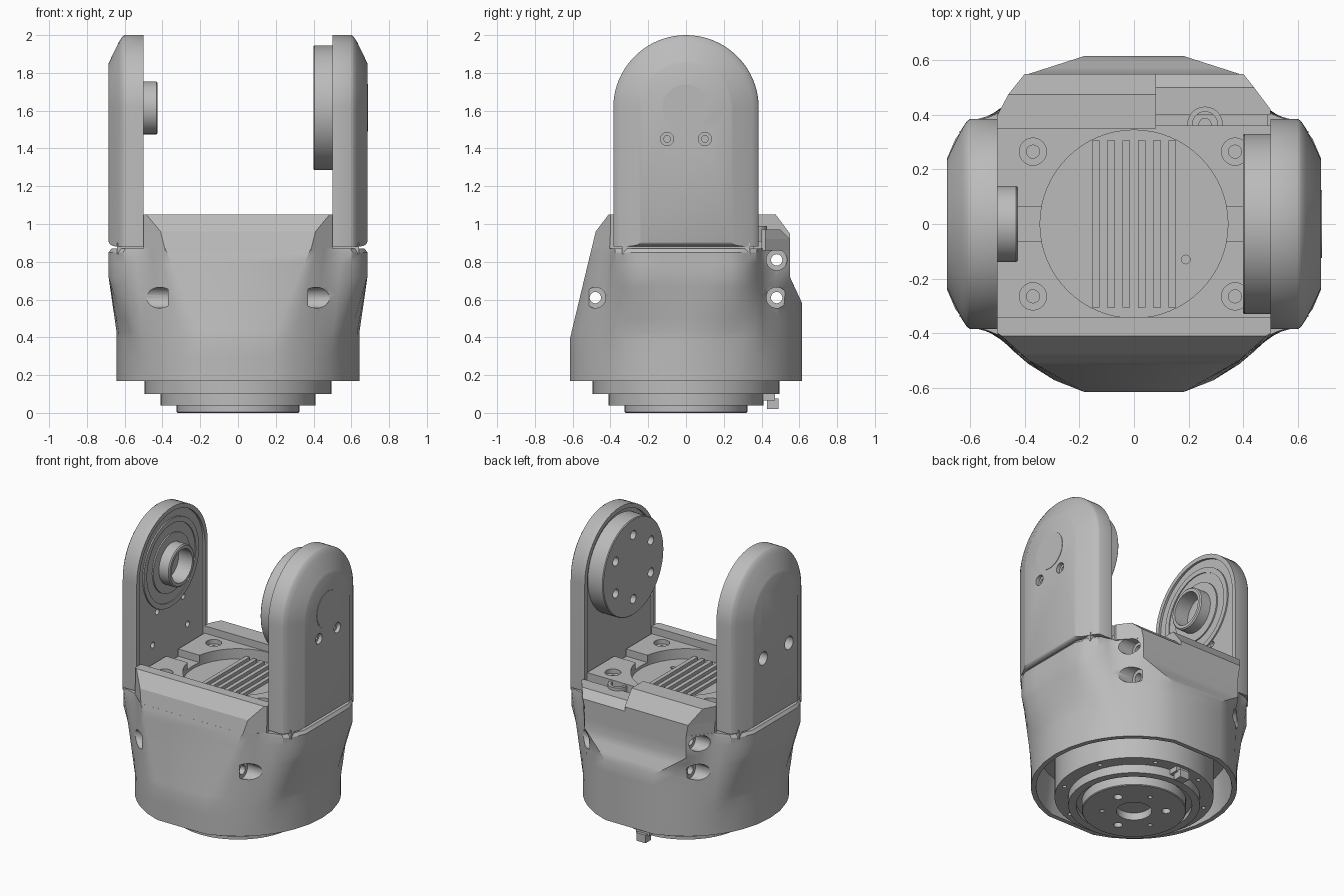
import bpy, bmesh
from math import sin, cos, pi, radians

cube = bpy.data.objects.get("Cube")
if cube:
    bpy.data.objects.remove(cube)

grey = bpy.data.materials.new("satin grey")
grey.use_nodes = True
grey.diffuse_color = (0.5, 0.5, 0.5, 1)
grey.node_tree.nodes["Principled BSDF"].inputs["Base Color"].default_value = (0.5, 0.5, 0.5, 1)


def loft(name, rings):
    """Skin a stack of equal rings and cap both ends."""
    bm = bmesh.new()
    rows = [[bm.verts.new(p) for p in ring] for ring in rings]
    n = len(rows[0])
    for a, b in zip(rows, rows[1:]):
        for i in range(n):
            j = (i + 1) % n
            bm.faces.new((a[i], a[j], b[j], b[i]))
    bm.faces.new(rows[0])
    bm.faces.new(rows[-1])
    bmesh.ops.recalc_face_normals(bm, faces=bm.faces)
    mesh = bpy.data.meshes.new(name)
    bm.to_mesh(mesh)
    bm.free()
    mesh.materials.append(grey)
    obj = bpy.data.objects.new(name, mesh)
    bpy.context.collection.objects.link(obj)
    return obj


def circle(axis, centre, r, d, n):
    u, v = centre
    pts = [(u + r * cos(2 * pi * k / n), v + r * sin(2 * pi * k / n)) for k in range(n)]
    return [(d, p, q) if axis == "x" else (p, q, d) for p, q in pts]


def lathe(name, axis, centre, profile, n=64):
    return loft(name, [circle(axis, centre, r, d, n) for r, d in profile])


def box(name, x0, x1, y0, y1, z0, z1):
    return loft(name, [[(x0, y0, z), (x1, y0, z), (x1, y1, z), (x0, y1, z)] for z in (z0, z1)])


def carve(obj, cutter):
    mod = obj.modifiers.new("cut", "BOOLEAN")
    mod.operation = "DIFFERENCE"
    mod.solver = "EXACT"
    mod.object = cutter
    bpy.context.view_layer.objects.active = obj
    bpy.ops.object.modifier_apply(modifier=mod.name)
    bpy.data.objects.remove(cutter)


def drill(obj, axis, centre, r, d0, d1, n=24):
    carve(obj, lathe("cutter", axis, centre, [(r, d0), (r, d1)], n))


def smooth(obj, angle=32):
    bpy.ops.object.select_all(action="DESELECT")
    obj.select_set(True)
    bpy.context.view_layer.objects.active = obj
    bpy.ops.object.shade_smooth_by_angle(angle=radians(angle))


# Housing: round at the foot, flat-sided with chamfered corners at the top
ANGLES = [0, 11, 22, 28, 34, 40, 46, 53, 63, 73.5]
TOP = [(.685, 0), (.685, .13), (.685, .24), (.655, .31), (.61, .375),
       (.55, .39), (.5, .405), (.46, .44), (.42, .475), (.385, .5)]


def clamp(t):
    return max(0, min(1, t))


def shell_point(i, sx, sy, z, foot):
    a = radians(ANGLES[i])
    bx, by = .642 * cos(a) * foot, min(.642 * sin(a), .615) * foot
    tx, ty = TOP[i]
    t = clamp((z - .3) / .57)
    if i <= 3:
        t = clamp((z - .42) / .3)
    elif i >= 8:
        t = clamp((z - .39) / .48) if sy < 0 else clamp((z - .58) / .14)
    if sy > 0 and i >= 7:
        ty += .05 * (i - 6) / 3
    if z > .865 and i <= 5:
        tx -= .015
    return (sx * (bx + (tx - bx) * t), sy * (by + (ty - by) * t), z)


def shell_ring(z, foot=1.0):
    last = len(ANGLES)
    order = [(i, 1, 1) for i in range(last)] + [(i, -1, 1) for i in reversed(range(last))]
    order += [(i, -1, -1) for i in range(1, last)] + [(i, 1, -1) for i in reversed(range(1, last))]
    return [shell_point(i, sx, sy, z, foot) for i, sx, sy in order]


levels = [.17, .3, .39, .43, .5, .58, .62, .67, .72, .79, .85, .87]
housing = loft("housing", [shell_ring(.4, .9), shell_ring(.17, .95)] + [shell_ring(z) for z in levels])
for y, z in ((-.48, .61), (.48, .61), (.48, .81)):
    drill(housing, "x", (y, z), .03, -.8, .8)
    for s in (-1, 1):
        drill(housing, "x", (y, z), .055, s * .37, s * .8)
smooth(housing)


# Raised front and back lips of the housing
def lip(name, side, x0, x1, inner, rows):
    rings = []
    for z, a, y, corner in rows:
        left, right = max(x0, -a), min(x1, a)
        rings.append([(x0, side * inner, z), (x1, side * inner, z), (x1, side * (corner if x1 == .5 else y), z),
                      (right, side * y, z), (left, side * y, z),
                      (x0, side * (corner if x0 == -.5 else y), z)])
    return loft(name, rings)


lip("front_lip", -1, -.5, .5, .34, [(.86, .385, .502, .405), (.96, .41, .478, .4), (1.05, .485, .41, .4)])
lip("back_lip_tall", 1, -.5, .08, .35, [(.86, .385, .55, .405), (.95, .4, .55, .4), (1.05, .46, .475, .4)])
lip("back_lip_low", 1, .07, .5, .4, [(.86, .385, .55, .42), (.92, .4, .55, .42), (.97, .44, .5, .42)])

# Motor deck with a round ribbed recess, side slots and screw seats
deck = box("motor_deck", -.5, .5, -.35, .36, .85, 1.0)
drill(deck, "z", (0, 0), .344, .93, 1.1, 64)
for s in (-1, 1):
    x0, x1 = sorted((s * .32, s * .6))
    carve(deck, box("cutter", x0, x1, -.065, .065, .95, 1.1))
    for y in (-.265, .265):
        drill(deck, "z", (s * .37, y), .05, .97, 1.1)
        drill(deck, "z", (s * .37, y), .024, .9, 1.1, 16)
drill(deck, "z", (.19, -.13), .016, .88, 1.0, 12)
smooth(deck)
box("deck_step", .06, .49, .35, .405, .85, .91)
ear = lathe("deck_ear", "z", (.26, .365), [(.065, .86), (.065, .99)], 32)
drill(ear, "z", (.26, .365), .046, .96, 1.1)
drill(ear, "z", (.26, .365), .022, .9, 1.1, 16)
smooth(ear)
for k in range(6):
    x = (k - 2.5) * .056
    box("cooling_rib", x - .014, x + .014, -.305, .305, .92, .952)

# Fork arms: round-topped slabs with a chamfered outer edge
HUB = 1.615


def arm_ring(s, x, inset, lift):
    w = .385 - inset
    arc = [(s * x, w * cos(pi * k / 40), HUB + w * sin(pi * k / 40)) for k in range(41)]
    return arc + [(s * x, -w, .88 + lift), (s * x, w, .88 + lift)]


for s, side in ((1, "left"), (-1, "right")):
    steps = [(.515, .03, .03), (.5, .03, .03), (.5, 0, 0), (.6, 0, 0), (.612, .008, 0), (.63, .035, 0),
             (.662, .1, .003), (.678, .135, .012), (.685, .15, .025)]
    arm = loft(side + "_arm", [arm_ring(s, *step) for step in steps])
    if s > 0:
        for y in (-.1, .1):
            drill(arm, "x", (y, 1.45), .035, .66, .8)
            drill(arm, "x", (y, 1.45), .018, .6, .8, 16)
    else:
        drill(arm, "x", (0, HUB), .125, -.6, -.4, 48)
        for y in (-.14, .14):
            drill(arm, "x", (y, 1.33), .045, -.8, -.56)
            drill(arm, "x", (y, 1.33), .02, -.8, -.4, 16)
        for y in (-.19, .19):
            drill(arm, "x", (y, 1.12), .02, -.56, -.4, 16)
    smooth(arm, 36)
    x0, x1 = sorted((s * .45, s * .64))
    box(side + "_arm_foot", x0, x1, -.34, .34, .84, .9)

cap = lathe("hub_cap", "x", (0, HUB), [(.125, .67), (.125, .688)], 48)
smooth(cap)

# Drive disc on the left arm, bearing tube on the right arm
disc = lathe("drive_disc", "x", (0, HUB), [(.33, .53), (.33, .405), (.325, .4)])
for k in range(6):
    a = radians(60 * k + 30)
    drill(disc, "x", (.22 * cos(a), HUB + .22 * sin(a)), .03, .36, .46, 20)
smooth(disc)

bearing = lathe("bearing_tube", "x", (0, HUB), [
    (.3, -.53), (.3, -.506), (.265, -.506), (.265, -.512), (.2, -.512), (.2, -.503), (.14, -.503),
    (.14, -.432), (.132, -.425), (.112, -.425), (.112, -.59)])
smooth(bearing)

# Stepped output flange underneath
flange = lathe("output_flange", "z", (0, 0), [
    (.11, .05), (.11, 0), (.32, 0), (.325, .005), (.325, .07), (.36, .07), (.36, .04),
    (.41, .04), (.41, .1), (.495, .1), (.495, .45)])
for k in range(3):
    for turn, r in ((0, .028), (60, .014)):
        a = radians(120 * k + turn + 20)
        drill(flange, "z", (.2 * cos(a), .2 * sin(a)), r, -.1, .05, 16)
for k in range(8):
    a = radians(45 * k + 22)
    drill(flange, "z", (.453 * cos(a), .453 * sin(a)), .014, .05, .14, 12)
smooth(flange)

# Cable connector at the back of the flange
box("connector_body", -.05, .05, .37, .47, .065, .11)
box("connector_plug", -.035, .035, .43, .49, .02, .075)
